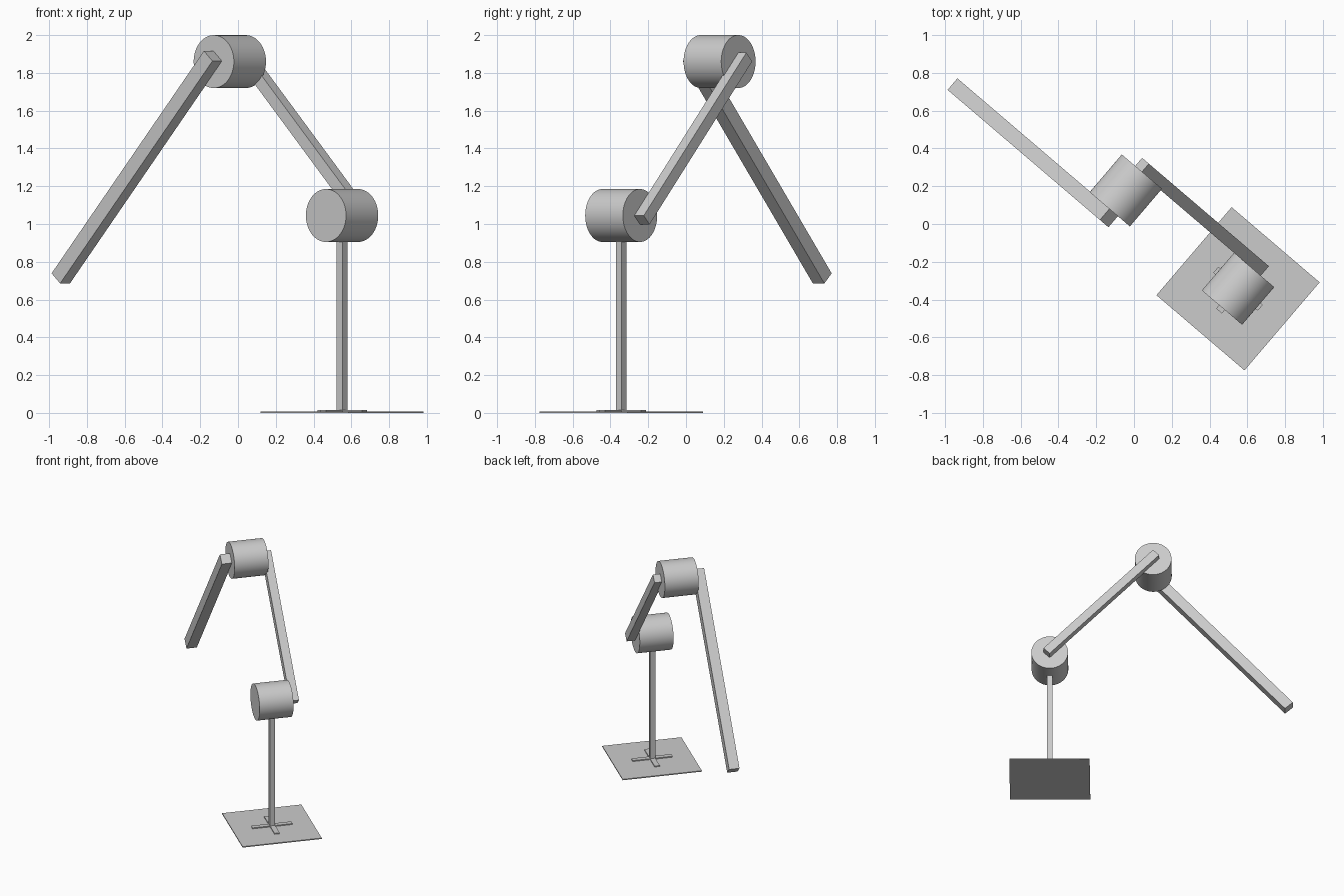
import bpy
import bmesh
import math
from mathutils import Matrix, Vector

old = bpy.data.objects.get("Cube")
if old:
    bpy.data.objects.remove(old, do_unlink=True)

GREY = (0.6, 0.6, 0.6, 1.0)
grey = bpy.data.materials.new("light_grey")
grey.use_nodes = True
grey.diffuse_color = GREY
grey.node_tree.nodes["Principled BSDF"].inputs["Base Color"].default_value = GREY

# Arm frame: x runs along the arm plane, y across it, origin under the post
FRAME = Matrix.Translation((0.551, -0.343, 0)) @ Matrix.Rotation(math.radians(-40.5), 4, "Z")


def finish(name, bm, local):
    bm.transform(local)
    mesh = bpy.data.meshes.new(name)
    bm.to_mesh(mesh)
    bm.free()
    mesh.materials.append(grey)
    obj = bpy.data.objects.new(name, mesh)
    obj.matrix_world = FRAME
    bpy.context.collection.objects.link(obj)
    return obj


def box(name, size, center, tilt=0.0):
    bm = bmesh.new()
    bmesh.ops.create_cube(bm, size=1)
    local = (Matrix.Translation(center) @ Matrix.Rotation(tilt, 4, "Y")
             @ Matrix.Diagonal((*size, 1)))
    return finish(name, bm, local)


def joint(name, center):
    bm = bmesh.new()
    bmesh.ops.create_cone(bm, cap_ends=True, segments=64,
                          radius1=0.14, radius2=0.14, depth=0.262)
    obj = finish(name, bm, Matrix.Translation(center) @ Matrix.Rotation(math.pi / 2, 4, "X"))
    bpy.ops.object.select_all(action="DESELECT")
    bpy.context.view_layer.objects.active = obj
    obj.select_set(True)
    bpy.ops.object.shade_smooth_by_angle(angle=math.radians(30))
    return obj


def arm(name, start, end, thick, overrun):
    # Square bar that runs half its thickness past the start pivot
    start, end = Vector(start), Vector(end)
    way = (end - start).normalized()
    start -= way * thick / 2
    end += way * overrun
    box(name, ((end - start).length, thick, thick), (start + end) / 2,
        math.atan2(-way.z, way.x))


# Base plate with a cross-shaped foot
box("base_plate", (0.613, 0.613, 0.008), (0, 0, 0.004))
box("foot_bar_long", (0.31, 0.04, 0.008), (0, 0, 0.012))
box("foot_bar_cross", (0.04, 0.31, 0.008), (0, 0, 0.012))

# Upright post
box("post", (0.04, 0.04, 0.92), (0, 0, 0.468))

# Joint drums
elbow = (-0.79, 0.01, 1.86)
joint("lower_joint", (0, 0, 1.045))
joint("upper_joint", elbow)

# Arms on opposite sides of the drums
arm("lower_arm", (0, 0.164, 1.045), (elbow[0], 0.164, elbow[2]), 0.066, 0.033)
arm("upper_arm", (elbow[0], -0.158, elbow[2]), (-1.824, -0.158, 0.712), 0.08, 0)
